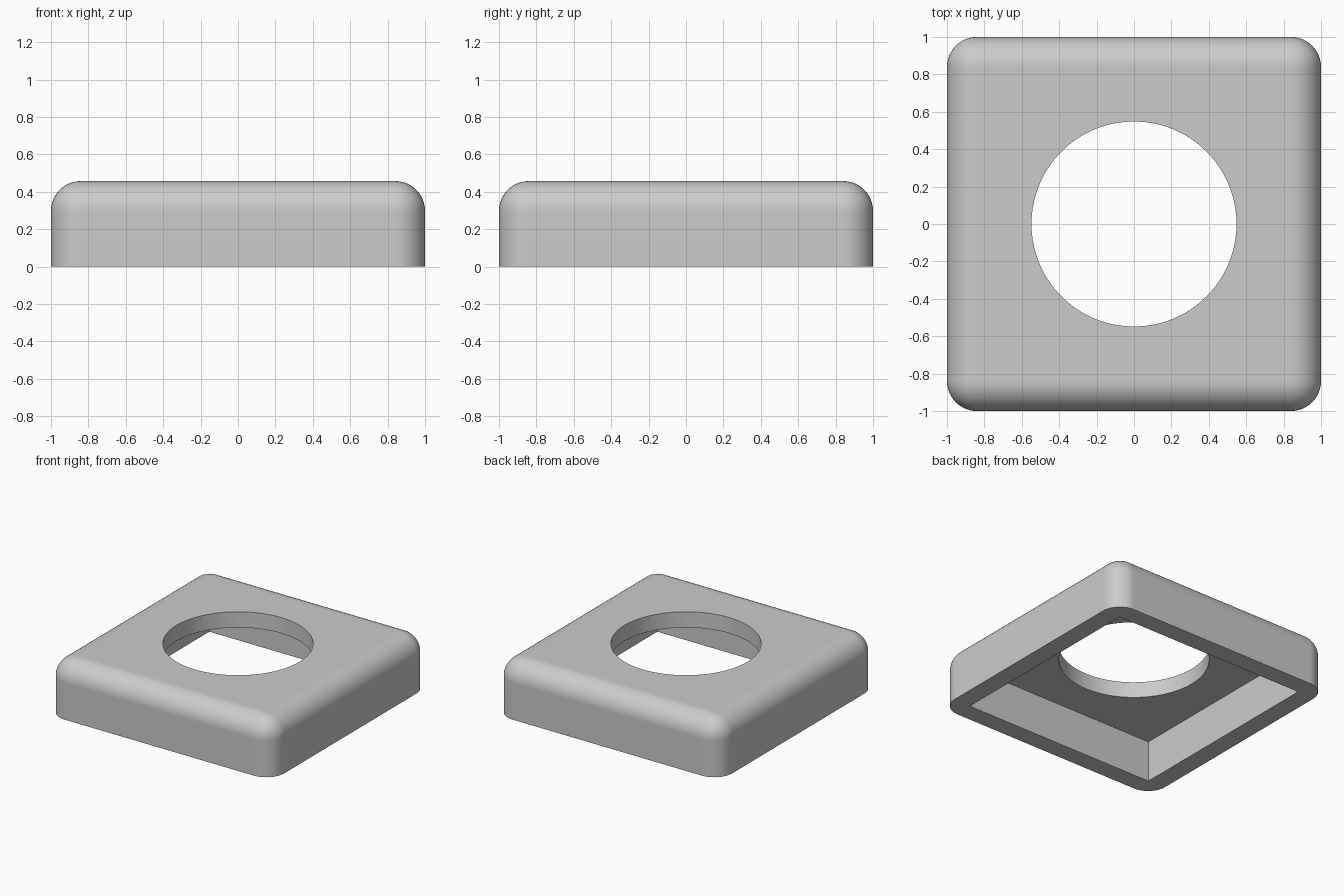
import bpy, bmesh, math

HEIGHT = 0.457
FILLET = 0.16
CAVITY_HALF = 0.85
CAVITY_DEPTH = 0.33
HOLE_RADIUS = 0.548

default_cube = bpy.data.objects.get("Cube")
if default_cube:
    bpy.data.objects.remove(default_cube, do_unlink=True)


def make_material(name, colour):
    mat = bpy.data.materials.new(name)
    mat.use_nodes = True
    mat.diffuse_color = colour
    mat.node_tree.nodes["Principled BSDF"].inputs["Base Color"].default_value = colour
    return mat


def make_box(name, half, bottom, top):
    bpy.ops.mesh.primitive_cube_add(size=1, location=(0, 0, 0))
    obj = bpy.context.object
    obj.name = name
    for v in obj.data.vertices:
        v.co.x *= 2 * half
        v.co.y *= 2 * half
        v.co.z = top if v.co.z > 0 else bottom
    return obj


def cut(target, cutter):
    mod = target.modifiers.new("cut", 'BOOLEAN')
    mod.operation = 'DIFFERENCE'
    mod.solver = 'EXACT'
    mod.object = cutter
    bpy.context.view_layer.objects.active = target
    bpy.ops.object.modifier_apply(modifier=mod.name)
    bpy.data.objects.remove(cutter, do_unlink=True)


# Cover shell: square block with rounded top and upright edges, flat base
cover = make_box("cover_shell", 1, 0, HEIGHT)
bm = bmesh.new()
bm.from_mesh(cover.data)
rounded = [e for e in bm.edges if any(v.co.z > 0.01 for v in e.verts)]
bmesh.ops.bevel(bm, geom=rounded, offset=FILLET, offset_type='OFFSET',
                segments=12, profile=0.5, affect='EDGES')
bm.to_mesh(cover.data)
bm.free()

# Square cavity open at the underside
cut(cover, make_box("cavity_cutter", CAVITY_HALF, -0.2, CAVITY_DEPTH))

# Round hole through the top plate
bpy.ops.mesh.primitive_cylinder_add(vertices=96, radius=HOLE_RADIUS, depth=2)
cut(cover, bpy.context.object)

# Material and shading
cover.data.materials.clear()
cover.data.materials.append(make_material("light_grey", (0.6, 0.6, 0.6, 1)))
bpy.ops.object.select_all(action='DESELECT')
cover.select_set(True)
bpy.context.view_layer.objects.active = cover
bpy.ops.object.shade_smooth_by_angle(angle=math.radians(30))
normals = cover.modifiers.new("flat_face_normals", 'WEIGHTED_NORMAL')
normals.keep_sharp = True
